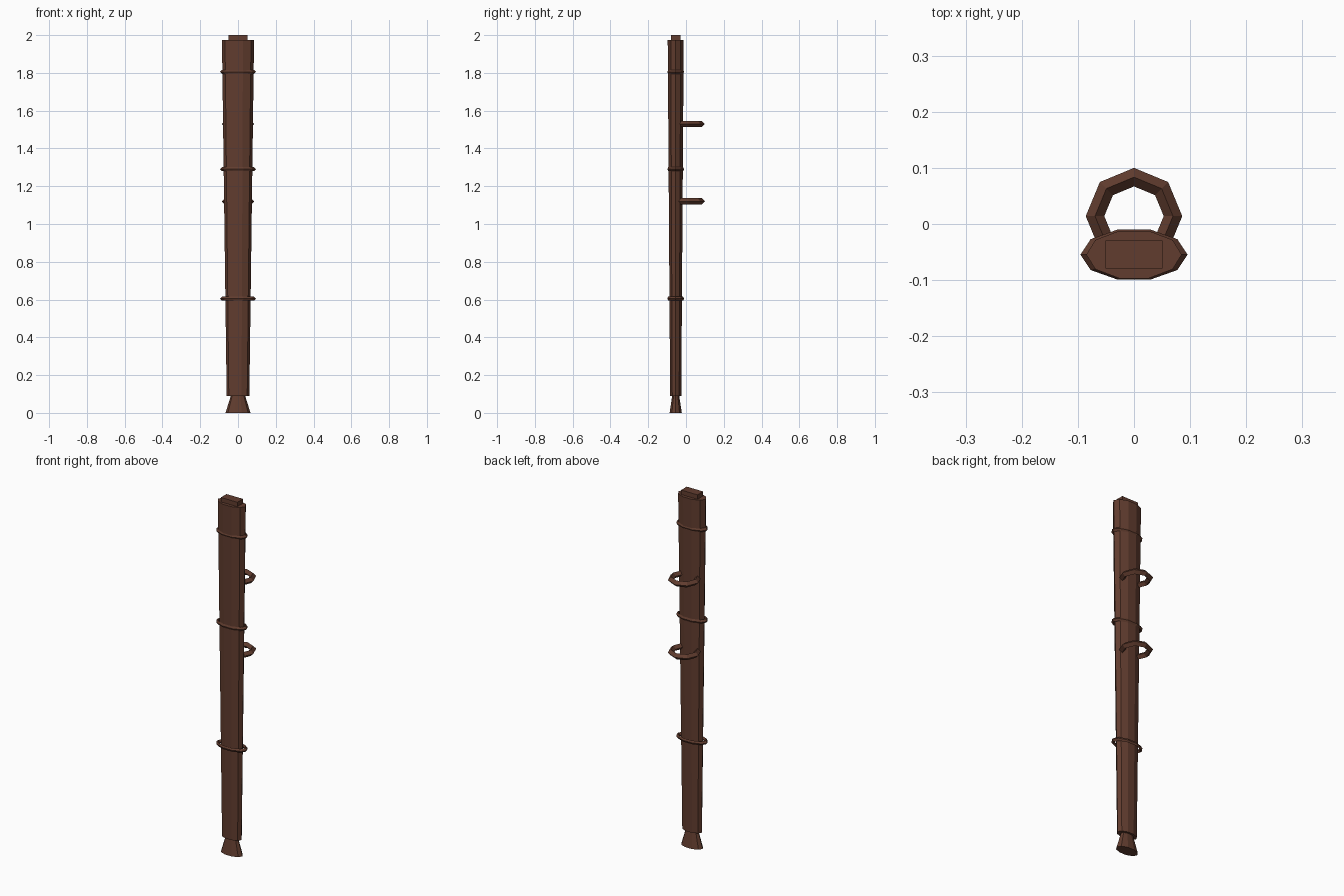
import bpy
import bmesh
from math import cos, sin, tau, pi

cube = bpy.data.objects.get("Cube")
if cube:
    bpy.data.objects.remove(cube, do_unlink=True)

brown = bpy.data.materials.new("dark brown leather")
brown.use_nodes = True
colour = (0.12, 0.046, 0.028, 1)
brown.diffuse_color = colour
brown.node_tree.nodes["Principled BSDF"].inputs["Base Color"].default_value = colour

SHEATH_Y = -0.0545
SIDES = 10


def finish(name, bm, location):
    bmesh.ops.recalc_face_normals(bm, faces=bm.faces)
    mesh = bpy.data.meshes.new(name)
    bm.to_mesh(mesh)
    bm.free()
    mesh.materials.append(brown)
    obj = bpy.data.objects.new(name, mesh)
    obj.location = location
    bpy.context.collection.objects.link(obj)
    return obj


def oval_taper(name, bottom, top):
    """Faceted oval column; each end is (x radius, y radius, z)."""
    bm = bmesh.new()
    loops = []
    for rx, ry, z in (bottom, top):
        loops.append([bm.verts.new((rx * cos(tau * i / SIDES), ry * sin(tau * i / SIDES), z))
                      for i in range(SIDES)])
    low, high = loops
    for i in range(SIDES):
        j = (i + 1) % SIDES
        bm.faces.new((low[i], low[j], high[j], high[i]))
    bm.faces.new(low)
    bm.faces.new(high)
    return finish(name, bm, (0, SHEATH_Y, 0))


def faceted_ring(name, location, radius, thickness, sides, squash=1):
    """Ring with a diamond section, optionally squashed into an oval."""
    bm = bmesh.new()
    section = 4
    loops = []
    for i in range(sides):
        a = tau * i / sides
        loop = []
        for k in range(section):
            b = tau * k / section
            r = radius + thickness * cos(b)
            loop.append(bm.verts.new((r * cos(a), r * sin(a) * squash, thickness * sin(b))))
        loops.append(loop)
    for i in range(sides):
        p, q = loops[i], loops[(i + 1) % sides]
        for k in range(section):
            m = (k + 1) % section
            bm.faces.new((p[k], q[k], q[m], p[m]))
    return finish(name, bm, location)


# Tapered sheath and flared foot
oval_taper("sheath_body", (0.06, 0.031, 0.09), (0.085, 0.0445, 1.975))
oval_taper("flared_foot", (0.066, 0.034, 0), (0.035, 0.018, 0.1))

# Rectangular mouth plate
bm = bmesh.new()
bmesh.ops.create_cube(bm, size=1)
bmesh.ops.scale(bm, vec=(0.102, 0.05, 0.04), verts=bm.verts)
finish("mouth_plate", bm, (0, SHEATH_Y, 1.98))

# Oval bands around the sheath
for label, z in (("lower", 0.605), ("middle", 1.29), ("upper", 1.805)):
    faceted_ring(label + "_band", (0, SHEATH_Y, z), 0.085, 0.0105, SIDES, 0.49)

# Belt loops behind the sheath
for label, z in (("lower", 1.12), ("upper", 1.53)):
    faceted_ring(label + "_belt_loop", (0, 0.014, z), 0.0695, 0.0165, 8)
